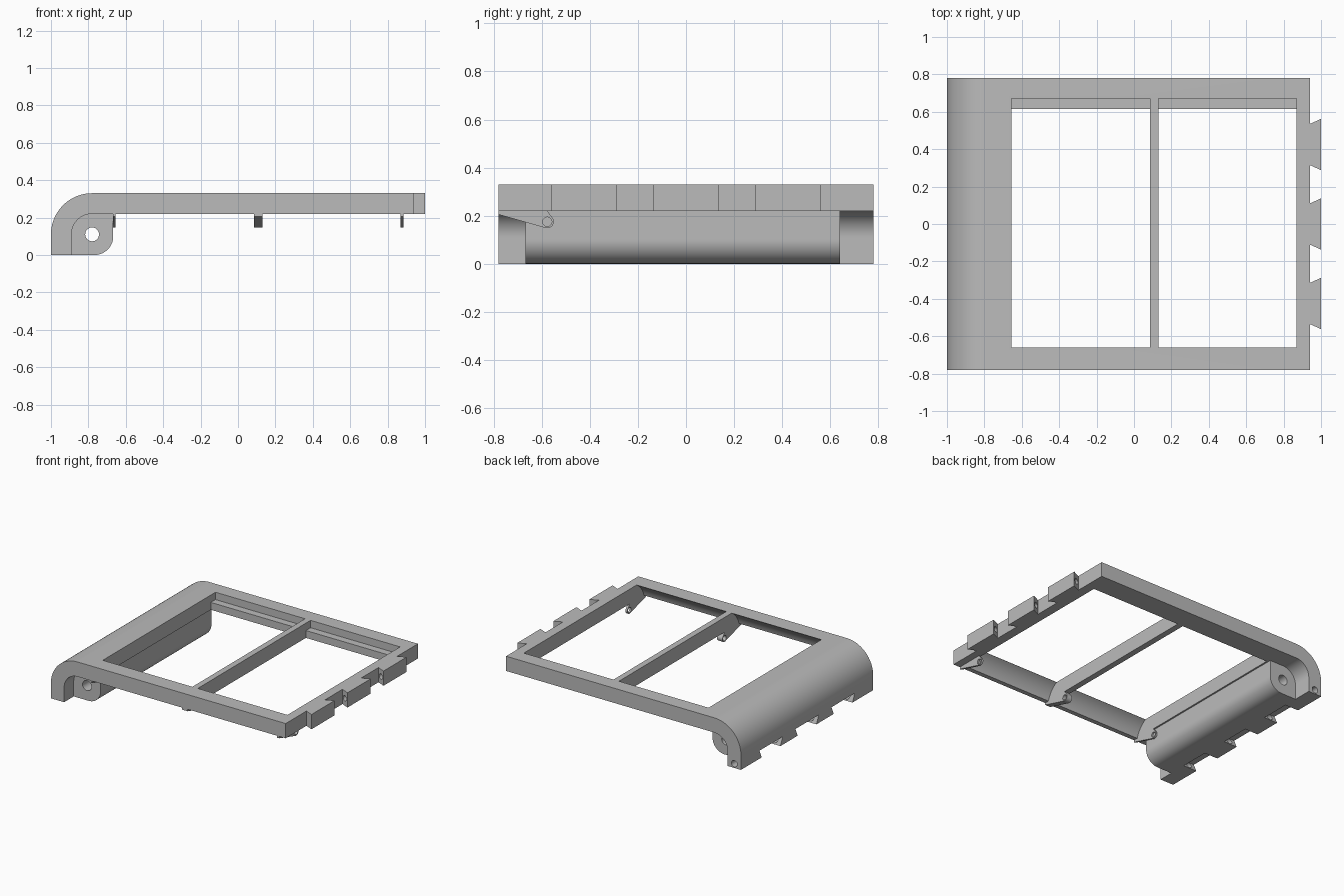
import bpy, bmesh, math
from mathutils import Vector

cube = bpy.data.objects.get("Cube")
if cube:
    bpy.data.objects.remove(cube, do_unlink=True)

grey = bpy.data.materials.new("plain_grey")
grey.use_nodes = True
grey.diffuse_color = (0.5, 0.5, 0.5, 1)
grey.node_tree.nodes["Principled BSDF"].inputs["Base Color"].default_value = (0.5, 0.5, 0.5, 1)

# Which two axes a profile lies in, and the axis it is extruded along
PLANES = {"x": (1, 2, 0), "y": (0, 2, 1), "z": (0, 1, 2)}


def prism(name, profile, axis, start, end):
    """Extrude a flat outline along one axis."""
    u, v, w = PLANES[axis]
    bm = bmesh.new()
    verts = []
    for a, b in profile:
        co = Vector((0, 0, 0))
        co[u], co[v], co[w] = a, b, start
        verts.append(bm.verts.new(co))
    face = bm.faces.new(verts)
    extruded = bmesh.ops.extrude_face_region(bm, geom=[face])["geom"]
    shift = Vector((0, 0, 0))
    shift[w] = end - start
    bmesh.ops.translate(bm, vec=shift, verts=[g for g in extruded if isinstance(g, bmesh.types.BMVert)])
    bmesh.ops.recalc_face_normals(bm, faces=bm.faces)
    mesh = bpy.data.meshes.new(name)
    bm.to_mesh(mesh)
    bm.free()
    mesh.materials.append(grey)
    obj = bpy.data.objects.new(name, mesh)
    bpy.context.collection.objects.link(obj)
    return obj


def arc(cx, cy, r, a0, a1, n=24):
    return [(cx + r * math.cos(math.radians(a0 + (a1 - a0) * i / n)),
             cy + r * math.sin(math.radians(a0 + (a1 - a0) * i / n))) for i in range(n + 1)]


def circle(cx, cy, r, n=32):
    return arc(cx, cy, r, 0, 360, n)[:-1]


def rect(u0, u1, v0, v1):
    return [(u0, v0), (u1, v0), (u1, v1), (u0, v1)]


def cut(obj, cutters):
    """Subtract the cutters, bake the result and remove them."""
    for c in cutters:
        c.hide_render = True
        mod = obj.modifiers.new("cut", "BOOLEAN")
        mod.operation, mod.solver, mod.object = "DIFFERENCE", "EXACT", c
    deps = bpy.context.evaluated_depsgraph_get()
    baked = bpy.data.meshes.new_from_object(obj.evaluated_get(deps))
    obj.modifiers.clear()
    obj.data = baked
    for c in cutters:
        bpy.data.objects.remove(c, do_unlink=True)


HALF, TOP, UNDER, EDGE = 0.78, 0.33, 0.22, 0.94
PIVOT_X, PIVOT_Z = -0.78, 0.11
FLAP_Y, FLAP_Z = -0.577, 0.175
TEETH = (-0.425, 0.0, 0.425)
WINDOWS = ((-0.655, 0.085), (0.13, 0.87))


def dovetail(y, near, far, flip=False):
    """Corners of a flared key; wide at the far end."""
    pts = [(near, y - 0.11), (near, y + 0.11), (far, y + 0.137), (far, y - 0.137)]
    return [(b, a) for a, b in pts] if flip else pts


# Frame plate with the curved end wall
frame = prism("frame", [(EDGE, TOP)] + arc(PIVOT_X, PIVOT_Z, 0.22, 90, 180)
              + [(-1, 0), (-0.89, 0)] + arc(PIVOT_X, PIVOT_Z, 0.11, 180, 90)
              + [(EDGE, UNDER)], "y", -HALF, HALF)
cutters = []
for x0, x1 in WINDOWS:
    # Opening, upper step along the back, curved relief along the front
    cutters.append(prism("opening_cutter", rect(x0, x1, -0.66, 0.615), "z", 0.1, 0.5))
    cutters.append(prism("step_cutter", rect(x0, x1, 0.5, 0.67), "z", 0.275, 0.5))
    cutters.append(prism("relief_cutter", circle(FLAP_Y, FLAP_Z, 0.175, 64), "x", x0, x1))
# Sockets in the foot of the curved wall
for y in TEETH:
    cutters.append(prism("socket_cutter", dovetail(y, -0.001, 0.06, True), "x", -1.1, -0.889))
cutters.append(prism("pin_cutter", circle(-0.945, 0.032, 0.024, 24), "y", -0.7, 0.9))
cut(frame, cutters)
parts = [frame]

# Hinge barrel inside the curved wall
barrel = prism("hinge_barrel", [(-0.667, UNDER)] + arc(PIVOT_X, PIVOT_Z, 0.11, 90, 180)
               + [(-0.89, 0)] + arc(-0.767, 0.1, 0.1, -90, 0), "y", -0.667, 0.64)
cut(barrel, [prism("bore_cutter", circle(PIVOT_X, PIVOT_Z, 0.037), "y", -1, 1)])
parts.append(barrel)

# Dovetail teeth on the free edge
for i, y in enumerate(TEETH):
    tooth = prism(f"tooth_{i + 1}", dovetail(y, EDGE, 1.0), "z", UNDER, TOP)
    if i:
        pin = prism("pin_cutter", circle(0.968, 0.275, 0.02, 24), "y", -0.9, 0.9)
    else:
        pin = prism("pin_cutter", circle(0.968, 0.275, 0.02, 24), "y", y, 0.9)
    cut(tooth, [pin])
    parts.append(tooth)

# Pivot brackets under the front bar
bracket_profile = ([(-HALF, UNDER), (-HALF, 0.205)]
                   + arc(FLAP_Y, FLAP_Z, 0.027, 254, 390, 16) + [(FLAP_Y, UNDER)])
for name, x0, x1 in (("right", -0.667, -0.655), ("middle", 0.085, 0.13), ("left", 0.87, 0.885)):
    bracket = prism(f"{name}_bracket", bracket_profile, "x", x0, x1)
    cut(bracket, [prism("eye_cutter", circle(FLAP_Y, FLAP_Z, 0.019, 24), "x", -1, 1)])
    parts.append(bracket)

# Smooth the rounded faces, keep the corners sharp
for obj in bpy.context.selected_objects:
    obj.select_set(False)
for obj in parts:
    obj.select_set(True)
bpy.context.view_layer.objects.active = frame
bpy.ops.object.shade_smooth_by_angle(angle=math.radians(25))
